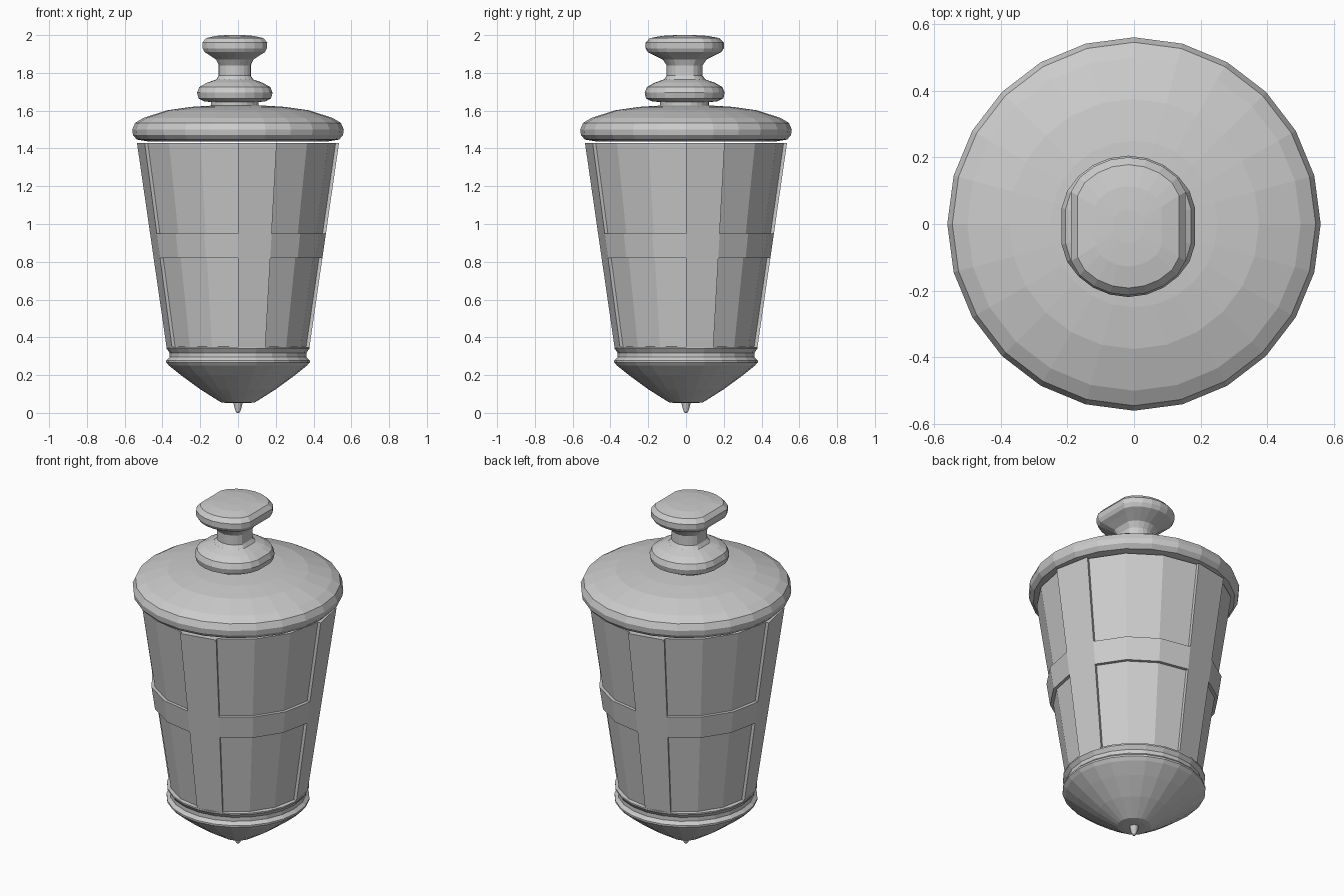
import bpy, bmesh, math

if "Cube" in bpy.data.objects:
    bpy.data.objects.remove(bpy.data.objects["Cube"])


def make_object(name, bm):
    bmesh.ops.recalc_face_normals(bm, faces=bm.faces)
    me = bpy.data.meshes.new(name)
    bm.to_mesh(me)
    bm.free()
    ob = bpy.data.objects.new(name, me)
    bpy.context.collection.objects.link(ob)
    return ob


def lathe(name, profile, sides, centre=(0, 0)):
    """Stack of capped rings; each point is (radius, z[, half width in x])."""
    bm = bmesh.new()
    rings = []
    for r, z, *clip in profile:
        w = clip[0] if clip else r
        ring = []
        for i in range(sides):
            a = math.tau * i / sides
            x = max(-w, min(w, r * math.cos(a)))
            ring.append(bm.verts.new((centre[0] + x, centre[1] + r * math.sin(a), z)))
        rings.append(ring)
    for lo, hi in zip(rings, rings[1:]):
        for i in range(sides):
            j = (i + 1) % sides
            bm.faces.new((lo[i], lo[j], hi[j], hi[i]))
    bm.faces.new(rings[0][::-1])
    bm.faces.new(rings[-1])
    return make_object(name, bm)


# Tapered body shared dimensions
SIDES, Z0, Z1, R0, R1, INSET = 16, 0.345, 1.43, 0.378, 0.535, 0.018


def body_r(z):
    return R0 + (R1 - R0) * (z - Z0) / (Z1 - Z0)


# Recessed panels
lathe("glass_panels", [(R0 - INSET, Z0), (R1 - INSET, Z1)], SIDES)


def frame_piece(bm, first, count, za, zb):
    """Raised piece following the body facets, with a closed edge."""
    sections = []
    for k in range(first, first + count + 1):
        a = math.tau * k / SIDES
        sections.append([bm.verts.new((r * math.cos(a), r * math.sin(a), z))
                         for r, z in ((body_r(za) - 0.03, za), (body_r(za), za),
                                      (body_r(zb), zb), (body_r(zb) - 0.03, zb))])
    for s, t in zip(sections, sections[1:]):
        for i in range(4):
            j = (i + 1) % 4
            bm.faces.new((s[i], s[j], t[j], t[i]))
    bm.faces.new(sections[0])
    bm.faces.new(sections[-1][::-1])


# Four uprights with cross bands between them
bm = bmesh.new()
for q in range(4):
    frame_piece(bm, q * 4, 1, Z0, Z1)
    frame_piece(bm, q * 4 + 1, 3, 0.82, 0.95)
make_object("body_frame", bm)

# Domed lid
lathe("lid", [(0.48, 1.438), (0.535, 1.447), (0.556, 1.47), (0.56, 1.5),
              (0.545, 1.535), (0.50, 1.562), (0.375, 1.602), (0.25, 1.62),
              (0.12, 1.628)], 24)

# Moulded base, conical underside
lathe("base", [(0.06, 0.052), (0.09, 0.056), (0.20, 0.125), (0.30, 0.198),
               (0.365, 0.25), (0.38, 0.268), (0.38, 0.278), (0.362, 0.295),
               (0.362, 0.318), (0.378, 0.34), (0.378, 0.348), (0.34, 0.352)], 24)

# Small point underneath
lathe("bottom_tip", [(0.006, 0.0), (0.013, 0.008), (0.02, 0.035), (0.026, 0.06)], 12)

# Top knob with flattened sides, slightly off centre
lathe("finial", [(0.13, 1.615, 0.125), (0.13, 1.645, 0.125), (0.175, 1.65, 0.165),
                 (0.205, 1.665, 0.192), (0.212, 1.695, 0.2), (0.20, 1.725, 0.188),
                 (0.16, 1.748, 0.147), (0.11, 1.765, 0.098), (0.095, 1.785, 0.085),
                 (0.095, 1.84, 0.085), (0.115, 1.87, 0.098), (0.165, 1.895, 0.135),
                 (0.195, 1.91, 0.16), (0.207, 1.93, 0.17), (0.207, 1.96, 0.172),
                 (0.185, 1.984, 0.152), (0.12, 1.996, 0.1), (0.05, 2.0, 0.045)],
      24, centre=(-0.017, -0.007))
